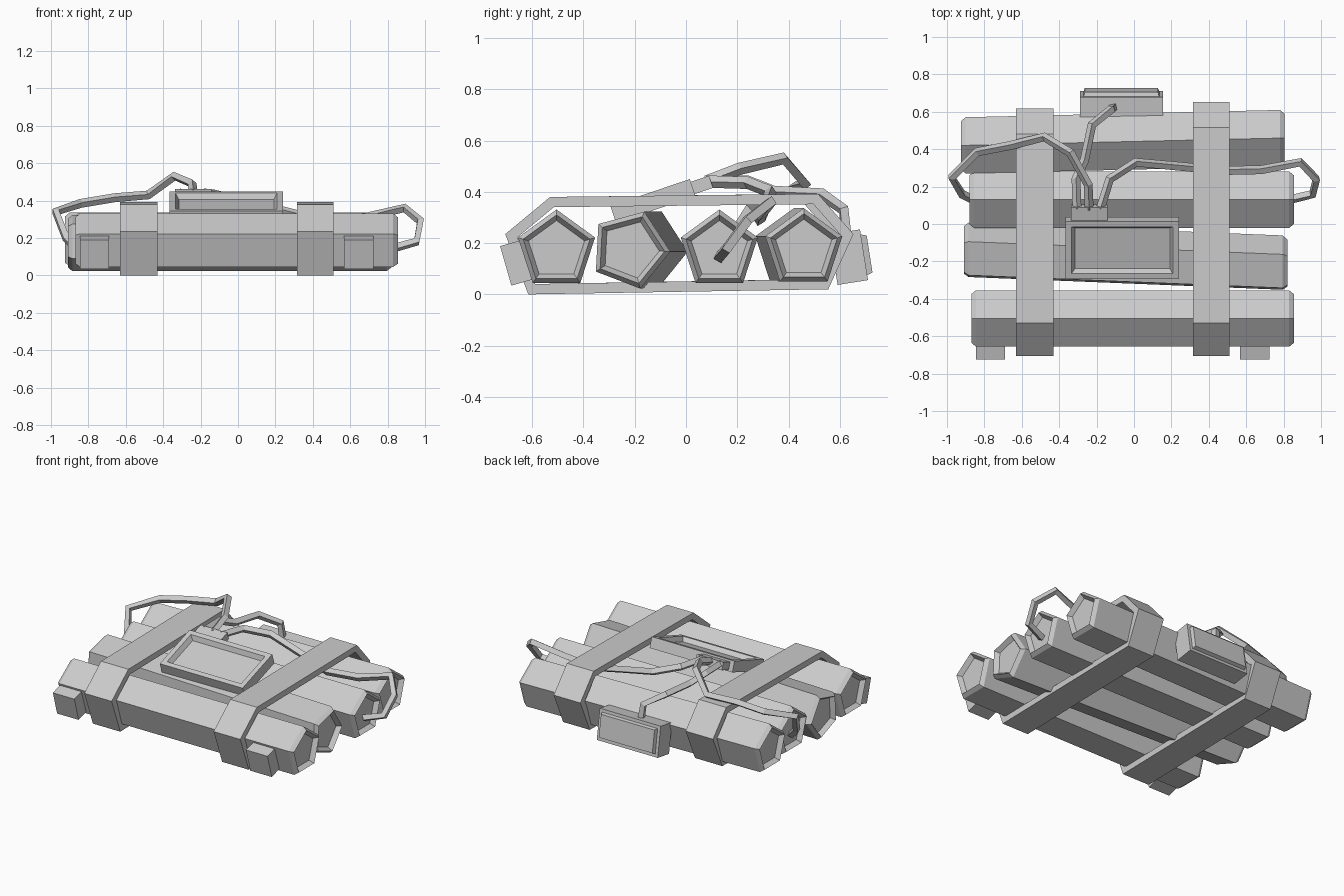
import bpy, bmesh, math
from mathutils import Matrix, Vector

if "Cube" in bpy.data.objects:
    bpy.data.objects.remove(bpy.data.objects["Cube"])


def finish(bm, name):
    bmesh.ops.recalc_face_normals(bm, faces=bm.faces)
    me = bpy.data.meshes.new(name)
    bm.to_mesh(me)
    bm.free()
    ob = bpy.data.objects.new(name, me)
    bpy.context.collection.objects.link(ob)
    return ob


def stick(name, left, right, phase):
    """Five-sided bar with chamfered, recessed ends; left/right are end centres."""
    a, b = Vector(left), Vector(right)
    d = (b - a).normalized()
    length = (b - a).length
    rim = [(0.03, 0.115), (0.0, 0.137), (0.025, 0.158)]
    rings = rim + [(length - s, r) for s, r in reversed(rim)]
    bm = bmesh.new()
    loops = []
    for s, r in rings:
        c = a + d * s
        loops.append([bm.verts.new(c + Vector((0, r * math.cos(t), r * math.sin(t))))
                      for t in (math.radians(phase + 72 * k) for k in range(5))])
    for p, q in zip(loops, loops[1:]):
        for k in range(5):
            n = (k + 1) % 5
            bm.faces.new((p[k], p[n], q[n], q[k]))
    bm.faces.new(loops[0])
    bm.faces.new(loops[-1])
    return finish(bm, name)


def box(name, size, loc, tilt, border=None):
    """Tilted box; border = (frame width, slope width, depth) for a panel on local +z."""
    bm = bmesh.new()
    bmesh.ops.create_cube(bm, size=1)
    bmesh.ops.scale(bm, vec=size, verts=bm.verts)
    if border:
        bm.normal_update()
        top = [f for f in bm.faces if f.normal.z > 0.9]
        bmesh.ops.inset_individual(bm, faces=top, thickness=border[0])
        bmesh.ops.inset_individual(bm, faces=top, thickness=border[1], depth=border[2])
    bm.transform(Matrix.Translation(loc) @ Matrix.Rotation(math.radians(tilt), 4, 'X'))
    return finish(bm, name)


def strap(name, x0, x1, profile, thick=0.04):
    """Closed band around the bars, from a clockwise (y, z) outline."""
    pts = [Vector(p) for p in profile]
    n = len(pts)
    inner = []
    for i, p in enumerate(pts):
        e1 = (p - pts[i - 1]).normalized()
        e2 = (pts[(i + 1) % n] - p).normalized()
        n1, n2 = Vector((e1.y, -e1.x)), Vector((e2.y, -e2.x))
        inner.append(p + (n1 + n2) * thick / (1 + n1.dot(n2)))
    bm = bmesh.new()
    rows = [[bm.verts.new((x, *p)) for p in loop]
            for x, loop in ((x0, pts), (x1, pts), (x1, inner), (x0, inner))]
    for r in range(4):
        p, q = rows[r], rows[(r + 1) % 4]
        for i in range(n):
            j = (i + 1) % n
            bm.faces.new((p[i], p[j], q[j], q[i]))
    return finish(bm, name)


def wire(name, points):
    """Square-section cable through the points."""
    cu = bpy.data.curves.new(name + "_path", 'CURVE')
    cu.dimensions = '3D'
    cu.bevel_depth = 0.024
    cu.bevel_resolution = 0
    cu.use_fill_caps = True
    sp = cu.splines.new('POLY')
    sp.points.add(len(points) - 1)
    for pt, co in zip(sp.points, points):
        pt.co = (*co, 1)
    tmp = bpy.data.objects.new(name + "_path", cu)
    bpy.context.collection.objects.link(tmp)
    dg = bpy.context.evaluated_depsgraph_get()
    me = bpy.data.meshes.new_from_object(tmp.evaluated_get(dg))
    bpy.data.objects.remove(tmp)
    for poly in me.polygons:
        poly.use_smooth = False
    ob = bpy.data.objects.new(name, me)
    bpy.context.collection.objects.link(ob)


# Four bars side by side
stick("bar_front", (-0.87, -0.505, 0.173), (0.855, -0.505, 0.173), 90)
stick("bar_mid_front", (-0.91, -0.15, 0.175), (0.82, -0.22, 0.175), -3)
stick("bar_mid_back", (-0.88, 0.13, 0.173), (0.855, 0.13, 0.173), 90)
stick("bar_back", (-0.925, 0.42, 0.178), (0.805, 0.46, 0.178), 90)

# Two straps around the bars
for name, x0, x1, dy in (("strap_left", -0.63, -0.43, -0.035), ("strap_right", 0.315, 0.51, 0)):
    strap(name, x0, x1, [(-0.615, 0), (-0.705, 0.235), (-0.53, 0.38),
                         (0.515 + dy, 0.392), (0.653 + dy, 0.235), (0.555 + dy, 0.02)])

# Tilted display unit on top with its cable socket
box("display_unit", (0.605, 0.327, 0.07), (-0.0625, -0.129, 0.364), 18.7, (0.045, 0.024, -0.03))
box("cable_socket", (0.195, 0.075, 0.05), (-0.238, 0.062, 0.427), 18.7)

# Rear box with raised panel, and two small front blocks
box("rear_box", (0.445, 0.2, 0.12), (-0.0675, 0.635, 0.145), -81, (0.028, 0.01, 0.022))
for side, x in (("left", -0.767), ("right", 0.645)):
    box("front_block_" + side, (0.157, 0.1, 0.16), (x, -0.655, 0.125), 16)

# Cables from the socket
wire("cable_left", [(-0.24, 0.08, 0.44), (-0.245, 0.21, 0.49), (-0.34, 0.38, 0.53),
                    (-0.48, 0.465, 0.43), (-0.66, 0.42, 0.415), (-0.84, 0.385, 0.385),
                    (-0.975, 0.25, 0.34), (-0.92, 0.16, 0.2), (-0.86, 0.13, 0.14)])
wire("cable_rear", [(-0.305, 0.08, 0.44), (-0.31, 0.24, 0.44), (-0.265, 0.34, 0.40),
                    (-0.225, 0.53, 0.39), (-0.12, 0.615, 0.33), (-0.11, 0.625, 0.23)])
wire("cable_right", [(-0.18, 0.08, 0.44), (-0.13, 0.24, 0.435), (0.01, 0.33, 0.40),
                     (0.28, 0.305, 0.335), (0.45, 0.285, 0.29), (0.68, 0.29, 0.31),
                     (0.89, 0.33, 0.36), (0.975, 0.24, 0.29), (0.955, 0.16, 0.18),
                     (0.83, 0.13, 0.145)])
